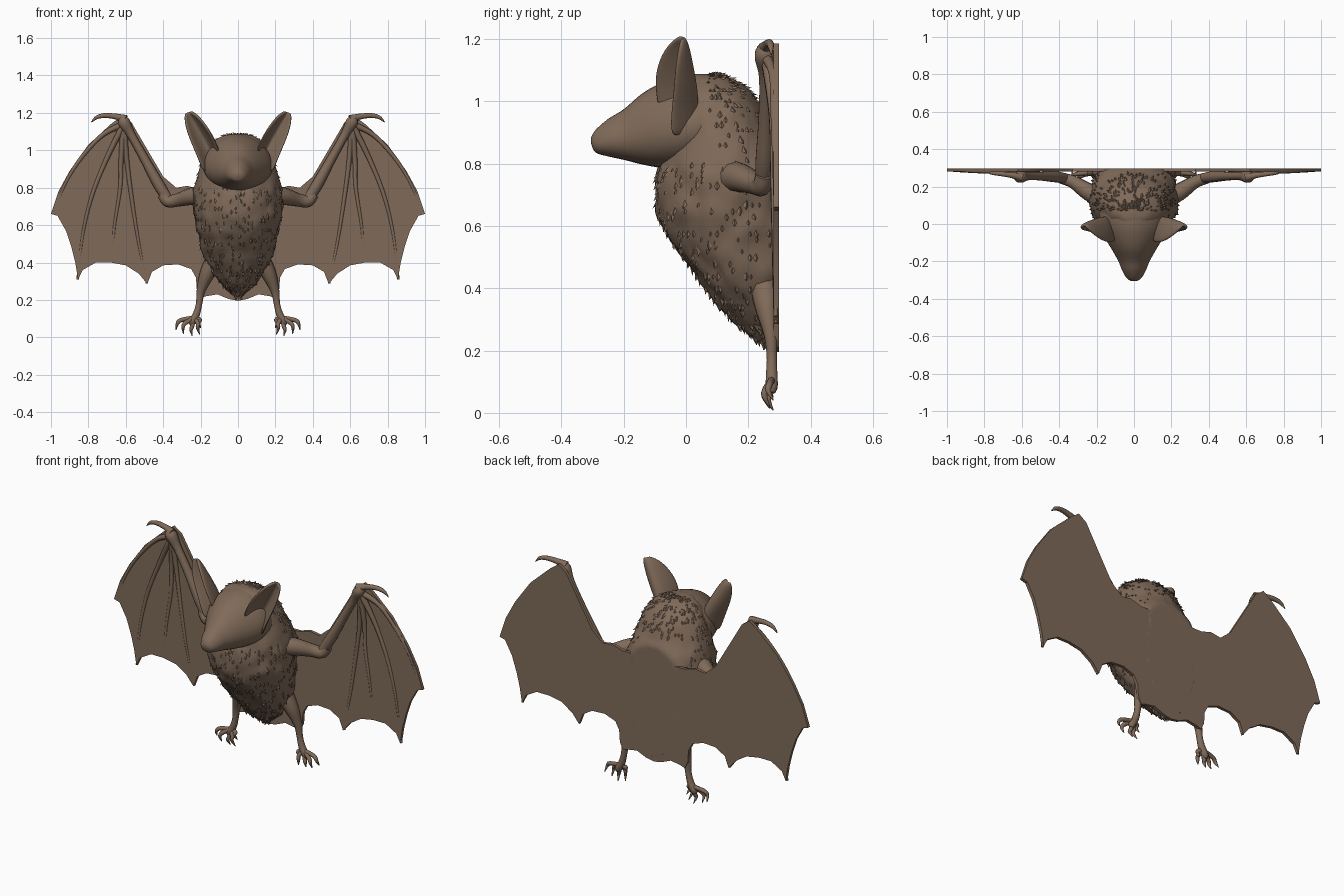
import bpy, bmesh, math, random
from mathutils import Vector, noise

random.seed(4)
cube = bpy.data.objects.get("Cube")
if cube:
    bpy.data.objects.remove(cube)

brown = bpy.data.materials.new("warm brown")
brown.use_nodes = True
brown.diffuse_color = (0.215, 0.145, 0.1, 1)
brown.node_tree.nodes["Principled BSDF"].inputs["Base Color"].default_value = brown.diffuse_color
BACK = 0.298


def finish(name, bm, mirror=False, thick=0, subdiv=0, angle=50):
    """Turn a bmesh into a shaded object, with optional modifiers."""
    bmesh.ops.recalc_face_normals(bm, faces=bm.faces)
    mesh = bpy.data.meshes.new(name)
    bm.to_mesh(mesh)
    bm.free()
    mesh.materials.append(brown)
    ob = bpy.data.objects.new(name, mesh)
    bpy.context.collection.objects.link(ob)
    bpy.ops.object.select_all(action="DESELECT")
    ob.select_set(True)
    bpy.context.view_layer.objects.active = ob
    bpy.ops.object.shade_smooth_by_angle(angle=math.radians(angle))
    if thick:
        solid = ob.modifiers.new("thickness", "SOLIDIFY")
        solid.thickness = thick
        solid.offset = 0
    if subdiv:
        sub = ob.modifiers.new("rounding", "SUBSURF")
        sub.levels = sub.render_levels = subdiv
    if mirror:
        ob.modifiers.new("mirror", "MIRROR")
    return ob


def spline(keys, steps):
    """Smooth curve through tuples of any length (Catmull-Rom)."""
    out = []
    for i in range(len(keys) - 1):
        a, b, c, d = (keys[max(0, min(len(keys) - 1, i + k))] for k in (-1, 0, 1, 2))
        for s in range(steps):
            t = s / steps
            out.append(tuple(q + t / 2 * (r - p + t * (2 * p - 5 * q + 4 * r - e
                             + t * (3 * (q - r) + e - p)))
                             for p, q, r, e in zip(a, b, c, d)))
    return out + [tuple(keys[-1])]


def loft(bm, rings):
    """Skin closed rings of points and cap both ends."""
    loops = [[bm.verts.new(p) for p in ring] for ring in rings]
    n = len(loops[0])
    for lo, hi in zip(loops, loops[1:]):
        for i in range(n):
            bm.faces.new((lo[i], lo[(i + 1) % n], hi[(i + 1) % n], hi[i]))
    bm.faces.new(loops[0])
    bm.faces.new(loops[-1])


def tube(bm, keys, steps=6, sides=10):
    """Round limb along keys of (x, y, z, radius)."""
    path = spline(keys, steps)
    rings = []
    for i, p in enumerate(path):
        centre = Vector(p[:3])
        along = Vector(path[min(i + 1, len(path) - 1)][:3]) - Vector(path[max(i - 1, 0)][:3])
        side = along.cross(Vector((0, 1, 0))).normalized()
        up = side.cross(along).normalized()
        ring = []
        for k in range(sides):
            a = math.tau * k / sides
            q = centre + p[3] * (side * math.cos(a) + up * math.sin(a))
            q.y = min(q.y, BACK)
            ring.append(q)
        rings.append(ring)
    loft(bm, rings)


# Furry body: height, front y, back y, half width
body_keys = [(.215, .25, .29, .015), (.27, .175, .36, .075), (.35, .10, .36, .135),
             (.45, .025, .37, .19), (.55, -.05, .37, .215), (.64, -.09, .37, .23),
             (.74, -.095, .36, .24), (.82, -.08, .33, .228), (.90, -.06, .28, .205),
             (.98, -.05, .245, .178), (1.04, -.03, .195, .135), (1.075, .0, .14, .085),
             (1.087, .03, .09, .03)]
bm = bmesh.new()
rings = []
for z, front, back, width in spline(body_keys, 5):
    ring = []
    for k in range(64):
        a = math.tau * k / 64
        x, y = math.cos(a), math.sin(a)
        p = Vector((width * x, (front + back) / 2 + (back - front) / 2 * y, z))
        # lumpy coat in downward streaks, calmer over the crown
        lump = noise.noise(Vector((p.x * 22, p.y * 22, z * 13)))
        p += Vector((x, y, 0)) * lump * (0.014 if z < .8 else 0.006)
        p.y = min(p.y, BACK)
        ring.append(p)
    rings.append(ring)
loft(bm, rings)
bm.normal_update()
bmesh.ops.recalc_face_normals(bm, faces=bm.faces)
spots = [(f.calc_center_median(), f.normal.copy()) for f in bm.faces if len(f.verts) == 4]
finish("body", bm, angle=40)

# Tufts of fur lying down the coat
bm = bmesh.new()
spots = [s for s in spots if s[0].y < .27 and (s[0].z < .8 or s[0].y > .07)]
for centre, normal in random.sample(spots, 520):
    size = random.uniform(.014, .026)
    fall = Vector((random.uniform(-.4, .4), 0, -1))
    fall = (fall - normal * fall.dot(normal)).normalized()
    side = fall.cross(normal).normalized()
    root = centre - normal * .004
    a, b = (bm.verts.new(root + side * size * s * .5) for s in (-1, 1))
    top = bm.verts.new(root - fall * size)
    tip = bm.verts.new(centre + fall * size * .7 + normal * size * .45)
    for trio in ((a, b, top), (a, tip, b), (a, top, tip), (b, tip, top)):
        bm.faces.new(trio)
finish("fur_tufts", bm, angle=30)

# Head and muzzle: y, underside z, top z, half width
head_keys = [(-.304, .862, .885, .016), (-.29, .835, .908, .038), (-.25, .823, .943, .062),
             (-.20, .812, .974, .082), (-.14, .797, 1.025, .115), (-.08, .787, 1.058, .15),
             (-.01, .787, 1.081, .18), (.07, .81, 1.084, .18), (.14, .87, 1.05, .13)]
bm = bmesh.new()
rings = []
for y, low, high, width in spline(head_keys, 4):
    ring = []
    for k in range(32):
        a = math.tau * k / 32
        # fuller cheeks low down, narrower brow
        x = width * math.cos(a) * (1 - .16 * math.sin(a))
        ring.append((x, y, (low + high) / 2 + (high - low) / 2 * math.sin(a)))
    rings.append(ring)
loft(bm, rings)
finish("head", bm, angle=70)

# Cupped ears: inner edge point, outer edge point, depth of the cup
ear_rows = [((.09, -.085, .95), (.185, -.05, .88), .10), ((.115, -.10, 1.03), (.21, -.05, .95), .11),
            ((.145, -.10, 1.09), (.245, -.04, 1.03), .095), ((.185, -.08, 1.15), (.272, -.035, 1.10), .07),
            ((.222, -.05, 1.19), (.285, -.025, 1.16), .04), ((.253, -.02, 1.208), (.28, -.015, 1.2), .008)]
bm = bmesh.new()
grid = []
for inner, outer, depth in ear_rows:
    row = []
    for k in range(9):
        t = k / 8
        p = Vector(inner).lerp(Vector(outer), t)
        p += Vector((-.15, 1, .1)) * depth * math.sin(math.pi * t) ** .8
        row.append(bm.verts.new(p))
    grid.append(row)
for lo, hi in zip(grid, grid[1:]):
    for k in range(8):
        bm.faces.new((lo[k], lo[k + 1], hi[k + 1], hi[k]))
finish("ears", bm, mirror=True, thick=.016, subdiv=2, angle=80)

# Flat wing membrane, with the tail skin between the legs
outline = [(0, .79), (.2, .79), (.27, .81), (.33, .80), (.4, .86), (.5, 1.03), (.57, 1.15),
           (.62, 1.185), (.68, 1.14), (.8, 1.03), (.9, .89), (.96, .78), (1, .66), (.965, .65),
           (.92, .57), (.89, .48), (.87, .4), (.855, .31), (.83, .36), (.76, .4), (.68, .4),
           (.6, .385), (.53, .34), (.485, .285), (.46, .35), (.4, .385), (.32, .39), (.25, .365),
           (.225, .32), (.22, .25), (.2, .21), (.17, .22), (.11, .23), (.05, .205), (0, .195)]
bm = bmesh.new()
skin = bm.faces.new([bm.verts.new((x, BACK, z)) for x, z in outline])
made = bmesh.ops.extrude_face_region(bm, geom=[skin])["geom"]
bmesh.ops.translate(bm, verts=[g for g in made if isinstance(g, bmesh.types.BMVert)], vec=(0, -.018, 0))
bmesh.ops.delete(bm, geom=[f for f in bm.faces if all(abs(v.co.x) < .001 for v in f.verts)],
                 context="FACES_ONLY")
finish("wing_membrane", bm, mirror=True, angle=30)

# Arm from shoulder to elbow to wrist, and hooked thumb
bm = bmesh.new()
tube(bm, [(.14, .12, .76, .06), (.24, .17, .755, .048), (.32, .222, .735, .036),
          (.375, .242, .728, .032), (.405, .25, .765, .027)])
tube(bm, [(.365, .245, .725, .025), (.42, .252, .81, .03), (.5, .256, .955, .024),
          (.57, .256, 1.08, .023), (.61, .252, 1.15, .033), (.625, .255, 1.18, .012)])
tube(bm, [(.6, .25, 1.165, .024), (.65, .26, 1.18, .016), (.71, .268, 1.186, .013),
          (.755, .272, 1.176, .01), (.784, .274, 1.15, .002)])
finish("arms", bm, mirror=True, angle=70)

# Finger bones spreading across the membrane
bm = bmesh.new()
fingers = [[(.72, 1.085), (.83, .97), (.92, .83), (.99, .66)],
           [(.7, .96), (.78, .76), (.83, .55), (.857, .31)],
           [(.625, .95), (.63, .8), (.66, .6), (.675, .42)],
           [(.595, .95), (.565, .72), (.53, .5), (.487, .29)]]
for bones in fingers:
    keys = [(.61, .258, 1.14, .018)]
    keys += [(x, .279 + i * .003, z, .013 - i * .002) for i, (x, z) in enumerate(bones)]
    tube(bm, keys, sides=8)
finish("wing_fingers", bm, mirror=True, angle=70)

# Legs and clawed toes
bm = bmesh.new()
tube(bm, [(.12, .25, .42, .05), (.165, .26, .34, .04), (.198, .272, .25, .023),
          (.208, .275, .18, .017), (.222, .275, .125, .019), (.243, .275, .085, .02),
          (.25, .275, .065, .012)])
toes = [(.2, .05, .205, .095), (.205, .015, .215, .075), (.245, .008, .245, .06),
        (.292, .02, .283, .075), (.332, .04, .305, .092)]
for i, (tip_x, tip_z, knuckle_x, knuckle_z) in enumerate(toes):
    fore = .268 - .012 * (i % 2)
    tube(bm, [(.236, .275, .105, .012), (knuckle_x, fore, knuckle_z, .0115),
              ((knuckle_x + tip_x) / 2 + .006, fore - .004, (knuckle_z + tip_z) / 2 + .006, .009),
              (tip_x, fore + .012, tip_z, .002)], sides=8)
finish("legs_and_feet", bm, mirror=True, angle=70)
